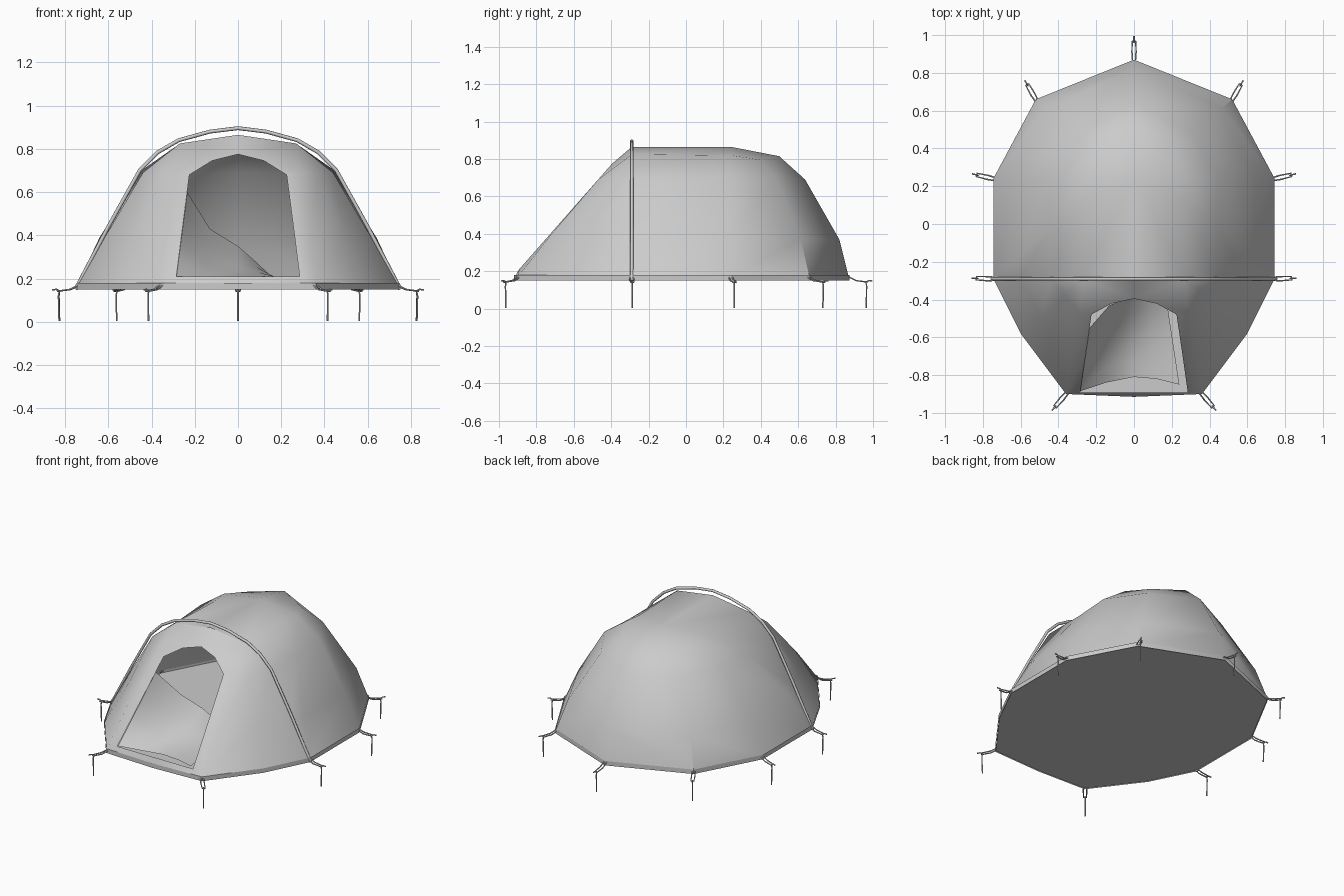
import bpy, bmesh, math
from mathutils import Vector

if "Cube" in bpy.data.objects:
    bpy.data.objects.remove(bpy.data.objects["Cube"])


def finish(name, bm, angle=35, mirror=False):
    bmesh.ops.remove_doubles(bm, verts=bm.verts, dist=0.0005)
    bmesh.ops.recalc_face_normals(bm, faces=bm.faces)
    me = bpy.data.meshes.new(name)
    bm.to_mesh(me)
    bm.free()
    ob = bpy.data.objects.new(name, me)
    bpy.context.collection.objects.link(ob)
    if mirror:
        mod = ob.modifiers.new("mirror", 'MIRROR')
        mod.use_clip = True
        mod.merge_threshold = 0.001
    bpy.ops.object.select_all(action='DESELECT')
    ob.select_set(True)
    bpy.context.view_layer.objects.active = ob
    bpy.ops.object.shade_smooth_by_angle(angle=math.radians(angle))
    return ob


def strip(bm, a, b):
    """Quads between two point rows; coincident ends collapse when welded."""
    for i in range(min(len(a), len(b)) - 1):
        pts = []
        for p in (a[i], b[i], b[i + 1], a[i + 1]):
            if tuple(p) not in pts:
                pts.append(tuple(p))
        if len(pts) > 2:
            bm.faces.new([bm.verts.new(p) for p in pts])


def tube(name, paths, r, res=2):
    cu = bpy.data.curves.new(name, 'CURVE')
    cu.dimensions = '3D'
    cu.bevel_depth = r
    cu.bevel_resolution = res
    cu.use_fill_caps = True
    for pts in paths:
        s = cu.splines.new('POLY')
        s.points.add(len(pts) - 1)
        for q, p in zip(s.points, pts):
            q.co = (*p, 1)
    ob = bpy.data.objects.new(name, cu)
    bpy.context.collection.objects.link(ob)
    return ob


Z0, TOP = 0.17, 0.865
apex = (0, 0.24, TOP)


def rib(dx, dy, prof):
    """Rib rising from the base to the apex, as (fraction out, height)."""
    return [(dx * f, 0.24 + dy * f, z) for f, z in prof] + [apex]


# Seam lines of the right half, base to top, from front to back
front = [(.36, -.90, Z0), (.335, -.71, .41), (.285, -.47, .69), (.27, -.29, .825)]
mid = [(.60, -.58, Z0), (.49, -.50, .41), (.37, -.375, .69), (.27, -.29, .825)]
arch = [(.745, -.29, Z0), (.605, -.29, .41), (.44, -.29, .69), (.27, -.29, .825), (0, -.29, TOP)]
diag = [(.745, -.29, Z0), (.635, -.20, .39), (.44, -.01, .69), (.26, .12, .82), apex]
side = rib(.745, 0, [(1, Z0), (.86, .39), (.60, .70), (.37, .82)])
rear = rib(.52, .42, [(1, Z0), (.89, .37), (.58, .69), (.38, .795)])
back = rib(0, .63, [(1, Z0), (.92, .37), (.63, .69), (.41, .815)])

# Tent canopy with the door opening
bm = bmesh.new()
cols = [front, mid, arch, diag, side, rear, back]
for a, b in zip(cols, cols[1:]):
    strip(bm, a, b)
door = [(x, -.91 + (z - .19) * .88, z) for x, z in
        [(0, .21), (.285, .21), (.26, .41), (.225, .68), (.12, .745), (0, .775)]]
strip(bm, [(0, -.915, Z0)] + front + [arch[4]], door)
finish("tent_canopy", bm, 35, True)

# Base outline, skirt band and floor
outline = [Vector((0, -.915, 0))] + [Vector((c[0][0], c[0][1], 0)) for c in (front, mid, arch, side, rear, back)]
bm = bmesh.new()
strip(bm, [tuple(p * 1.004 + Vector((0, 0, .15))) for p in outline],
      [tuple(p * 1.004 + Vector((0, 0, .18))) for p in outline])
finish("base_skirt", bm, 20, True)

bm = bmesh.new()
ring = outline + [Vector((-p.x, p.y, 0)) for p in reversed(outline[1:-1])]
bm.faces.new([bm.verts.new((p.x, p.y, .155)) for p in ring])
finish("tent_floor", bm)

# Door flap sagging inward from the left door edge
bm = bmesh.new()
low = [(-.285, -.885, .21), (-.15, -.84, .20), (0, -.81, .20), (.12, -.82, .20), (.24, -.85, .20)]
high = [(-.235, -.55, .60), (-.13, -.43, .43), (0, -.38, .35), (.08, -.35, .28), (.16, -.32, .205)]
rows = []
for k in range(6):
    t = k / 5
    row = []
    for i, (a, b) in enumerate(zip(low, high)):
        p = Vector(a).lerp(Vector(b), t)
        if 0 < i < 4:
            p.z -= .05 * math.sin(math.pi * t) * (1 - i / 5)
        p.z = max(p.z, .185)
        row.append(tuple(p))
    rows.append(row)
for a, b in zip(rows, rows[1:]):
    strip(bm, a, b)
finish("door_flap", bm, 60)

# Outer arched pole
half = [(.752, .15), (.60, .44), (.455, .70), (.37, .785), (.275, .84), (.13, .88)]
path = [(-x, -.29, z) for x, z in half] + [(0, -.29, .896)] + [(x, -.29, z) for x, z in reversed(half)]
tube("arch_pole", [path], .009)

# Ground pegs with webbing loops at each corner
corners = [((.36, -.90), (.65, -.76)), ((.745, -.29), (1, .03)), ((.745, .24), (.97, .22)),
           ((.52, .66), (.5, .86)), ((0, .88), (0, 1))]
pegs, loops = [], []
for (cx, cy), d in corners:
    for s in ((1, -1) if cx else (1,)):
        u = Vector((d[0] * s, d[1], 0)).normalized()
        n = Vector((-u.y, u.x, 0))
        c = Vector((cx * s, cy, 0))
        at = lambda o, w, z: tuple(c + u * o + n * w + Vector((0, 0, z)))
        loops.append([at(o, w, z) for o, w, z in
                      [(-.01, -.008, .17), (.03, -.011, .15), (.09, -.009, .142),
                       (.09, .009, .142), (.03, .011, .15), (-.01, .008, .17)]])
        pegs.append([at(o, 0, z) for o, z in
                     [(.083, .004), (.086, .12), (.082, .143), (.098, .15), (.116, .148)]])
tube("peg_loops", loops, .004, 1)
tube("ground_pegs", pegs, .004, 1)
